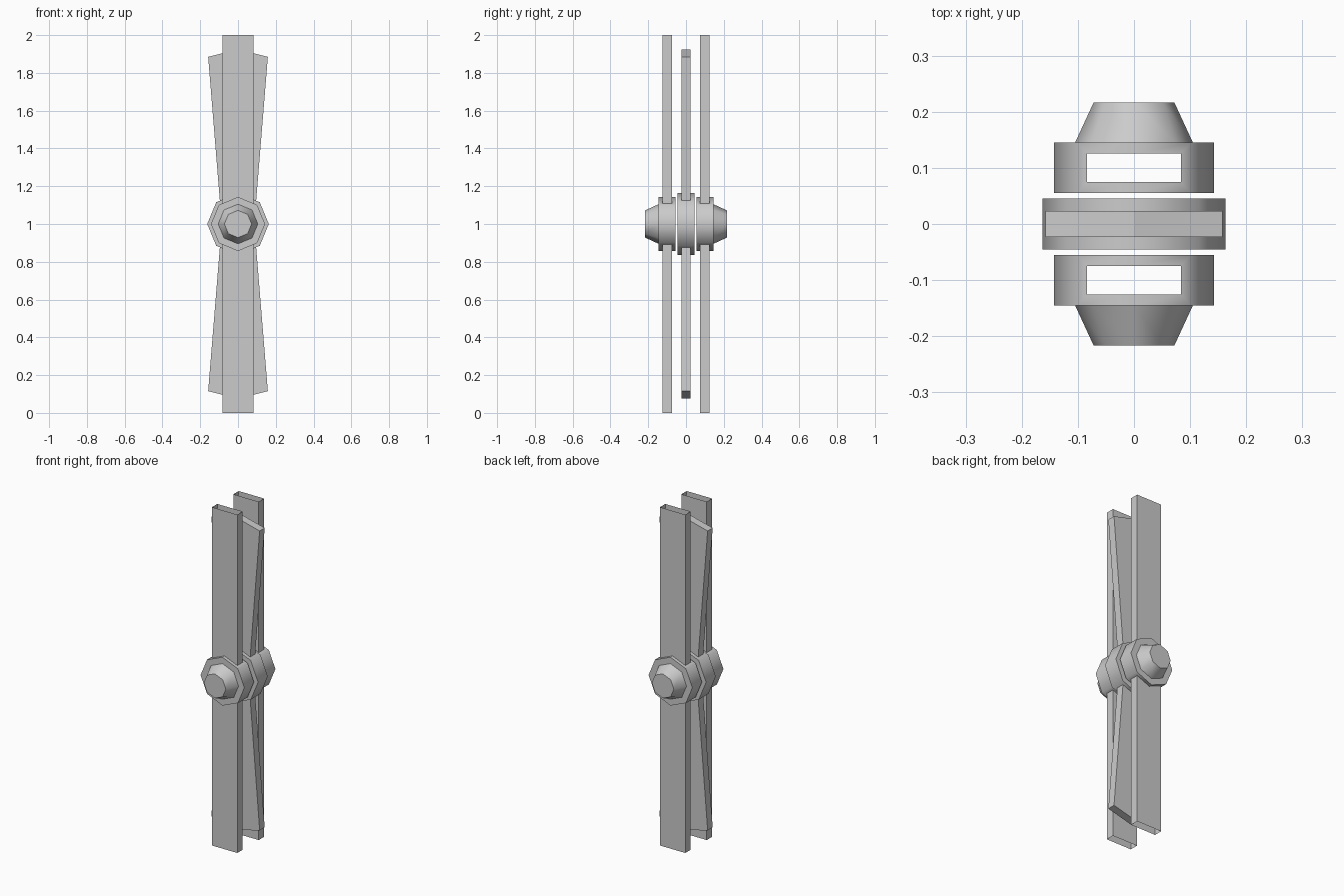
import bpy
import bmesh
import math
from mathutils import Matrix

cube = bpy.data.objects.get("Cube")
if cube:
    bpy.data.objects.remove(cube, do_unlink=True)

HUB = Matrix.Translation((0, 0, 1))

# One plain grey for every part
grey = bpy.data.materials.new("light_grey")
grey.use_nodes = True
grey.diffuse_color = (0.6, 0.6, 0.6, 1)
grey.node_tree.nodes["Principled BSDF"].inputs["Base Color"].default_value = (0.6, 0.6, 0.6, 1)


def finish(bm, name):
    mesh = bpy.data.meshes.new(name)
    bm.to_mesh(mesh)
    bm.free()
    mesh.materials.append(grey)
    obj = bpy.data.objects.new(name, mesh)
    bpy.context.collection.objects.link(obj)
    return obj


def smooth(obj):
    obj.data.shade_smooth()
    obj.data.set_sharp_from_angle(angle=math.radians(50))


def drum(name, y_front, y_back, r_front, r_back):
    """Eight-sided drum along y, corners on the x and z axes."""
    bm = bmesh.new()
    bmesh.ops.create_cone(bm, cap_ends=True, segments=8, radius1=r_front,
                          radius2=r_back, depth=y_back - y_front)
    turn = Matrix.Rotation(math.radians(-90), 4, 'X')
    place = HUB @ Matrix.Translation((0, (y_front + y_back) / 2, 0))
    bmesh.ops.transform(bm, matrix=place @ turn, verts=bm.verts)
    return finish(bm, name)


def box(name, x, y, z, y_mid, open_ends=False):
    bm = bmesh.new()
    bmesh.ops.create_cube(bm, size=1)
    bmesh.ops.scale(bm, vec=(x, y, z), verts=bm.verts)
    bmesh.ops.translate(bm, vec=(0, y_mid, 1), verts=bm.verts)
    if open_ends:
        bm.normal_update()
        ends = [f for f in bm.faces if abs(f.normal.z) > 0.5]
        bmesh.ops.delete(bm, geom=ends, context='FACES_ONLY')
    return finish(bm, name)


# Front and back sets: hollow straight blade, slotted ring and tapered nose
for label, s in (("front", -1), ("back", 1)):
    box(label + "_blade", 0.166, 0.05, 2.0, s * 0.1, open_ends=True)

    ring = drum(label + "_ring", s * 0.1 - 0.045, s * 0.1 + 0.045, 0.143, 0.143)
    cutter = box("slot_cutter", 0.167, 0.051, 1.0, s * 0.1)
    cutter.hide_render = True
    slot = ring.modifiers.new("slot", 'BOOLEAN')
    slot.operation = 'DIFFERENCE'
    slot.solver = 'EXACT'
    slot.object = cutter
    bpy.context.view_layer.objects.active = ring
    bpy.ops.object.modifier_apply(modifier=slot.name)
    bpy.data.objects.remove(cutter, do_unlink=True)
    smooth(ring)

    if s < 0:
        nose = drum("front_nose", -0.2165, -0.145, 0.072, 0.105)
    else:
        nose = drum("back_nose", 0.145, 0.2165, 0.105, 0.072)
    smooth(nose)

# Larger centre ring
smooth(drum("centre_ring", -0.045, 0.045, 0.163, 0.163))

# Solid flared centre blade with shallow pointed ends
half = [(0.0, 0.925), (0.158, 0.885), (0.086, 0.0), (0.158, -0.885), (0.0, -0.925)]
outline = half + [(-x, z) for x, z in reversed(half[1:-1])]
bm = bmesh.new()
face = bm.faces.new([bm.verts.new((x, -0.0235, 1 + z)) for x, z in outline])
extruded = bmesh.ops.extrude_face_region(bm, geom=[face])
back = [v for v in extruded["geom"] if isinstance(v, bmesh.types.BMVert)]
bmesh.ops.translate(bm, vec=(0, 0.047, 0), verts=back)
bmesh.ops.recalc_face_normals(bm, faces=bm.faces)
finish(bm, "centre_blade")
